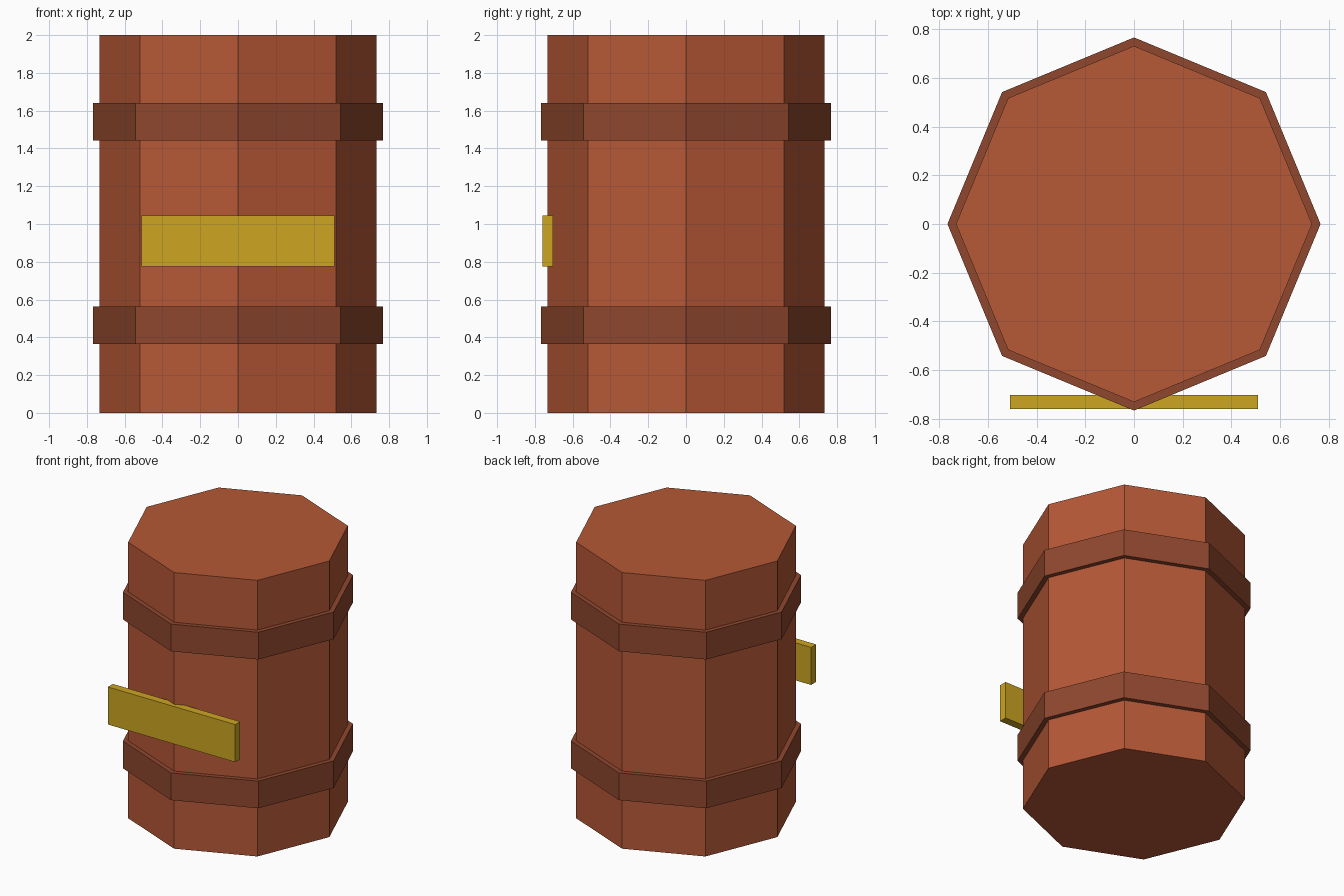
import bpy
import math

cube = bpy.data.objects.get("Cube")
if cube:
    bpy.data.objects.remove(cube, do_unlink=True)


def material(name, rgb):
    """Flat material from 0-255 display values, stored as linear."""
    linear = [((c / 255 + 0.055) / 1.055) ** 2.4 for c in rgb]
    mat = bpy.data.materials.new(name)
    mat.use_nodes = True
    mat.diffuse_color = (*linear, 1)
    mat.node_tree.nodes["Principled BSDF"].inputs["Base Color"].default_value = (*linear, 1)
    return mat


def octagon(name, radius, bottom, top, mat):
    """Eight-sided prism with corners on the x and y axes."""
    bpy.ops.mesh.primitive_cylinder_add(
        vertices=8, radius=radius, depth=top - bottom,
        location=(0, 0, (bottom + top) / 2))
    obj = bpy.context.object
    obj.name = name
    obj.data.materials.append(mat)
    return obj


wood = material("red_brown_wood", (182, 88, 54))
band = material("dark_brown_band", (143, 71, 46))
gold = material("gold", (205, 165, 34))

# Barrel body and its two hoops
octagon("barrel_body", 0.732, 0, 2, wood)
octagon("lower_band", 0.767, 0.365, 0.562, band)
octagon("upper_band", 0.767, 1.443, 1.64, band)

# Flat plate across the front corner
bpy.ops.mesh.primitive_cube_add(size=1, location=(0, -0.732, 0.91))
plate = bpy.context.object
plate.name = "front_plate"
plate.scale = (1.02, 0.057, 0.272)
bpy.ops.object.transform_apply(location=False, rotation=False, scale=True)
plate.data.materials.append(gold)
